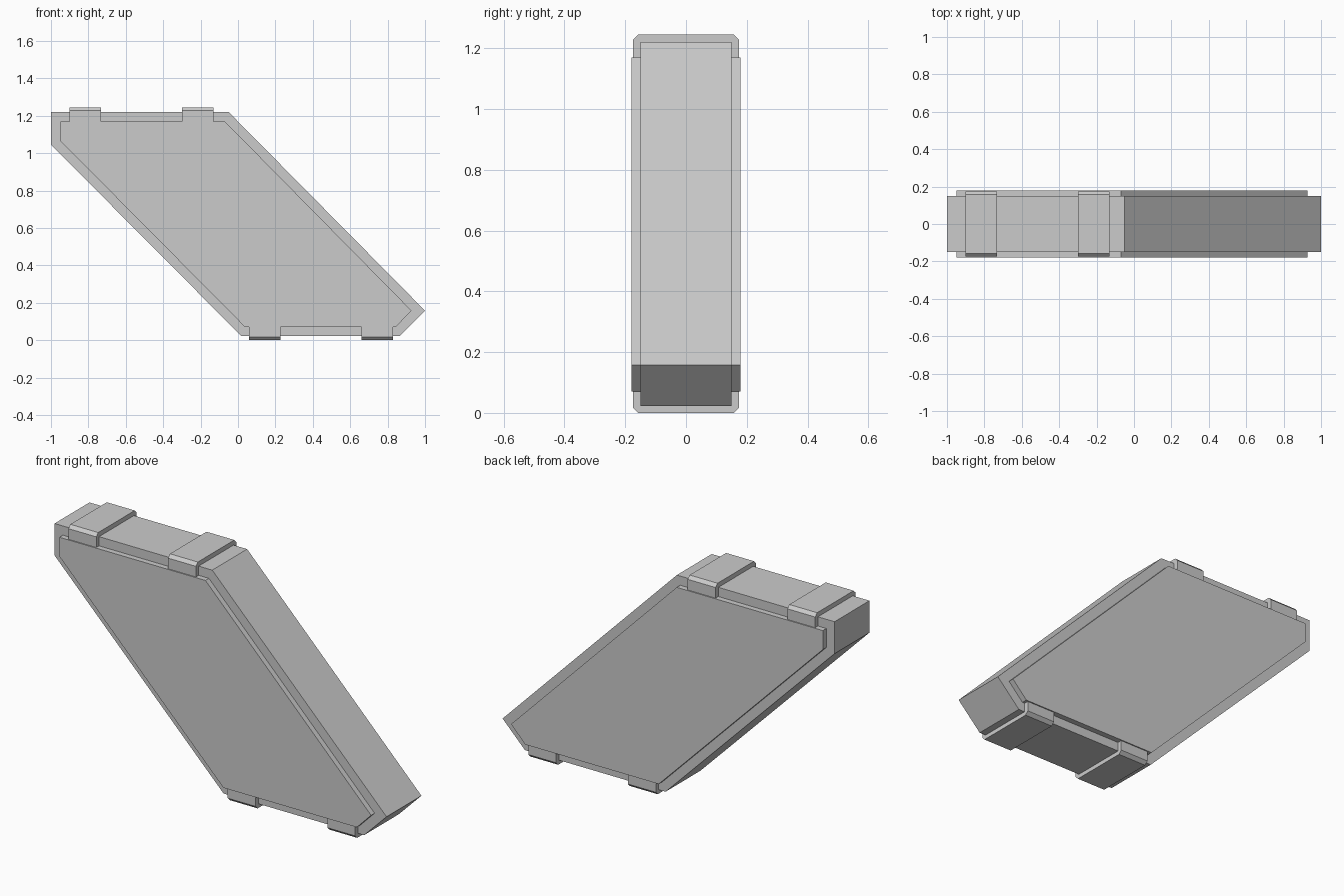
import bpy, bmesh
from mathutils import Vector

if "Cube" in bpy.data.objects:
    bpy.data.objects.remove(bpy.data.objects["Cube"])


def prism(name, points, direction):
    """Extrude a closed 3D outline along a direction into a flat-faced solid."""
    bm = bmesh.new()
    face = bm.faces.new([bm.verts.new(p) for p in points])
    ext = bmesh.ops.extrude_face_region(bm, geom=[face])
    moved = [g for g in ext["geom"] if isinstance(g, bmesh.types.BMVert)]
    bmesh.ops.translate(bm, verts=moved, vec=Vector(direction))
    bmesh.ops.recalc_face_normals(bm, faces=bm.faces)
    mesh = bpy.data.meshes.new(name)
    bm.to_mesh(mesh)
    bm.free()
    obj = bpy.data.objects.new(name, mesh)
    bpy.context.collection.objects.link(obj)
    return obj


def slab(name, outline, y0, y1):
    return prism(name, [(x, y0, z) for x, z in outline], (0, y1 - y0, 0))


# Slanted main body
body = [(-1, 1.22), (-0.05, 1.22), (1, 0.158), (0.865, 0.022),
        (0.018, 0.022), (-1, 1.046)]
slab("slanted_body", body, -0.15, 0.15)

# Raised plates on the front and back faces
plate = [(-0.95, 1.17), (-0.07, 1.17), (0.928, 0.158), (0.842, 0.07),
         (0.038, 0.07), (-0.95, 1.066)]
for side, y0, y1 in (("front", -0.18, -0.15), ("back", 0.15, 0.18)):
    slab(side + "_plate", plate, y0, y1)


# Chamfered straps wrapping the top and bottom edges
def strap(name, x0, x1, inner_z, outer_z, body_z):
    step = 0.017 if outer_z > inner_z else -0.017
    half = [(0.174, inner_z), (0.174, outer_z - step), (0.157, outer_z)]
    inside = [(0.15, inner_z), (0.15, body_z)]
    profile = (half + [(-y, z) for y, z in reversed(half)]
               + [(-y, z) for y, z in inside] + inside[::-1])
    prism(name, [(x0, y, z) for y, z in profile], (x1 - x0, 0, 0))


for i, x in enumerate((-0.9, -0.3)):
    strap(f"top_strap_{i + 1}", x, x + 0.168, 1.17, 1.245, 1.22)
for i, x in enumerate((0.06, 0.66)):
    strap(f"bottom_strap_{i + 1}", x, x + 0.168, 0.07, 0.0, 0.022)
